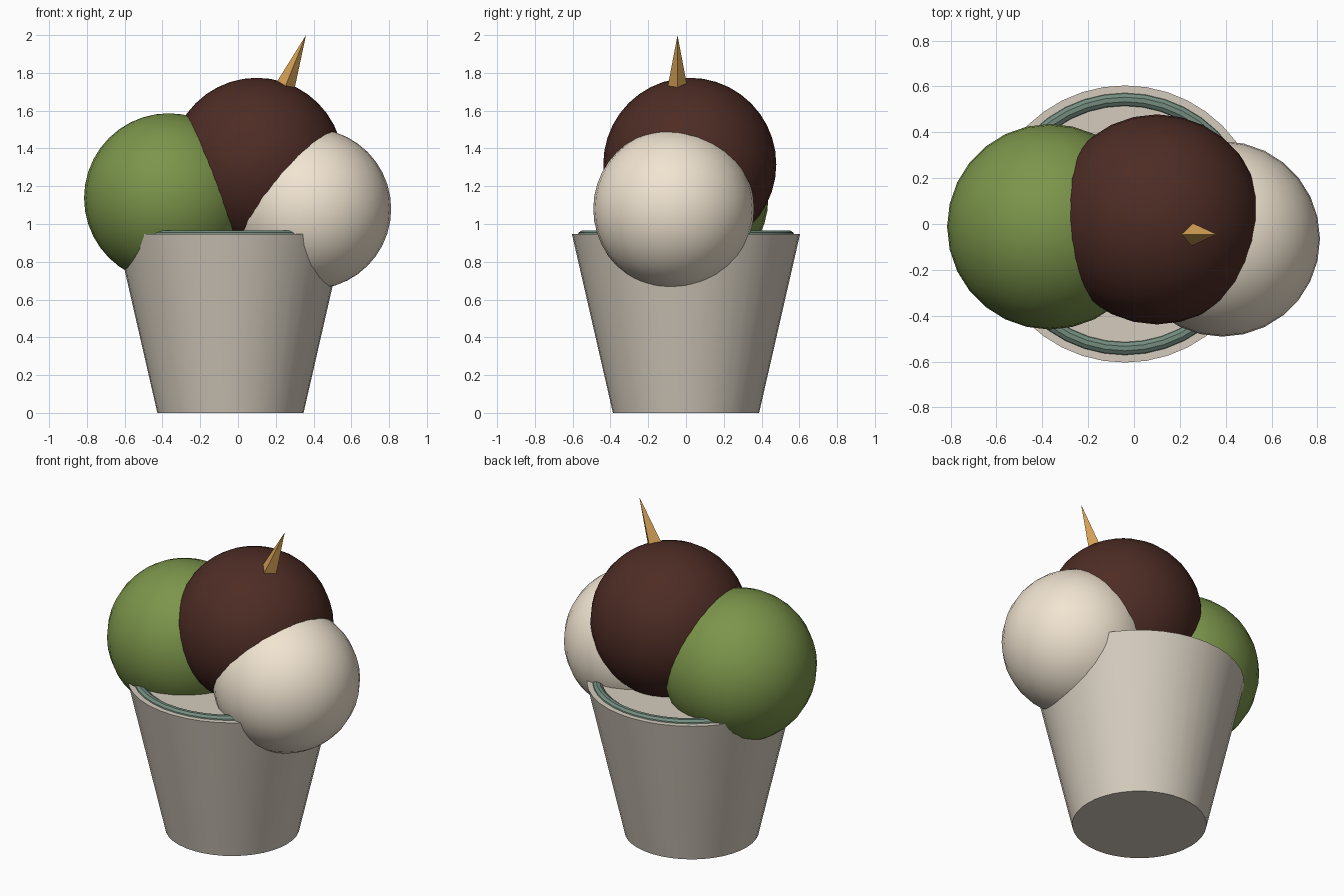
import bpy
import math
from mathutils import Vector

if "Cube" in bpy.data.objects:
    bpy.data.objects.remove(bpy.data.objects["Cube"])


def finish(name, color, smooth=True):
    ob = bpy.context.object
    ob.name = name
    mat = bpy.data.materials.new(name + "_color")
    mat.diffuse_color = (*color, 1)
    mat.use_nodes = True
    mat.node_tree.nodes["Principled BSDF"].inputs["Base Color"].default_value = mat.diffuse_color
    ob.data.materials.append(mat)
    if smooth:
        bpy.ops.object.shade_smooth_by_angle(angle=math.radians(35))
    return ob


def scoop(name, center, radius, color):
    bpy.ops.mesh.primitive_uv_sphere_add(segments=28, ring_count=20,
                                         radius=radius, location=center)
    finish(name, color)


CUP_X = -0.04

# Tapered cup, closed at the top
bpy.ops.mesh.primitive_cone_add(vertices=40, radius1=0.387, radius2=0.604,
                                depth=0.947, location=(CUP_X, 0, 0.4735))
finish("cup", (0.66, 0.60, 0.51))

# Coloured ring set into the top of the cup
bpy.ops.mesh.primitive_torus_add(major_radius=0.543, minor_radius=0.032,
                                 major_segments=40, minor_segments=10,
                                 location=(CUP_X, 0, 0.935))
finish("rim_ring", (0.17, 0.26, 0.21))

# Three overlapping scoops
scoop("green_scoop", (-0.367, -0.012, 1.138), 0.448, (0.20, 0.30, 0.07))
scoop("brown_scoop", (0.10, 0.02, 1.316), 0.458, (0.075, 0.025, 0.018))
scoop("cream_scoop", (0.385, -0.065, 1.08), 0.426, (0.88, 0.78, 0.64))

# Four-sided wafer spike, its base sunk into the brown scoop
tip = Vector((0.36, -0.045, 2.0))
axis = Vector((0.105, 0, 0.26)).normalized()
length = 0.33
bpy.ops.mesh.primitive_cone_add(vertices=4, radius1=0.058, radius2=0, depth=length,
                                location=tip - axis * length / 2,
                                rotation=(0, math.atan2(axis.x, axis.z), 0))
finish("wafer_spike", (0.66, 0.35, 0.09), smooth=False)
